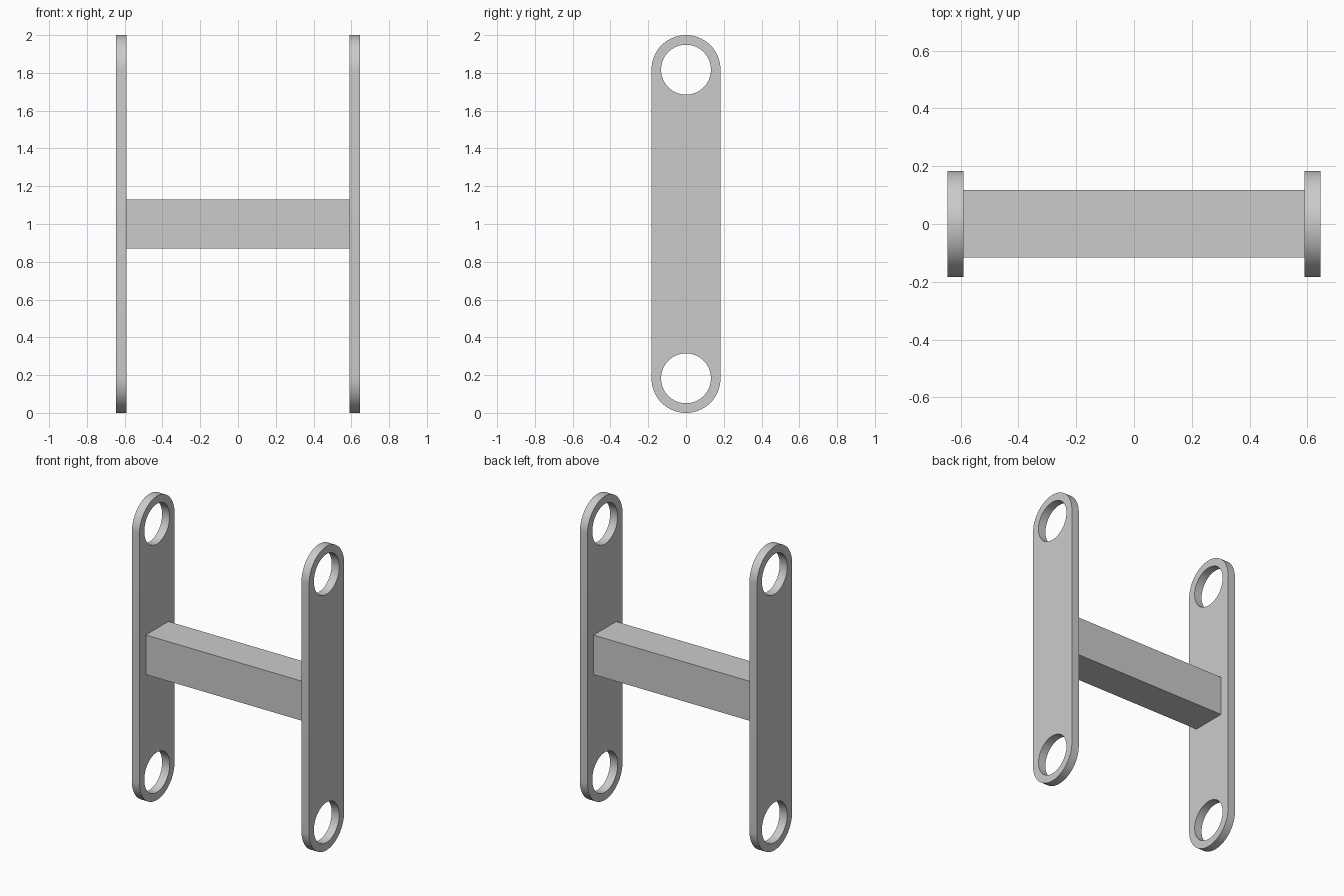
import bpy, bmesh
from math import pi, sin, cos, radians
from mathutils import Matrix

default = bpy.data.objects.get("Cube")
if default:
    bpy.data.objects.remove(default, do_unlink=True)

PLATE_R, HOLE_R, TOP_Z, LOW_Z = 0.183, 0.132, 1.817, 0.183
INNER_X, OUTER_X = 0.59, 0.645
SEGS = 32

grey = bpy.data.materials.new("light_grey")
grey.use_nodes = True
colour = (0.6, 0.6, 0.6, 1)
grey.diffuse_color = colour
grey.node_tree.nodes["Principled BSDF"].inputs["Base Color"].default_value = colour


def arc(radius, z, start, sweep, count):
    """Points (y, z) along an arc."""
    return [(radius * cos(start + sweep * i / count),
             z + radius * sin(start + sweep * i / count)) for i in range(count + 1)]


def add_loop(curve, points):
    spline = curve.splines.new("POLY")
    spline.points.add(len(points) - 1)
    for p, (y, z) in zip(spline.points, points):
        p.co = (y, z, 0, 1)
    spline.use_cyclic_u = True


def add_object(name, mesh):
    obj = bpy.data.objects.new(name, mesh)
    bpy.context.collection.objects.link(obj)
    mesh.materials.clear()
    mesh.materials.append(grey)
    return obj


# Rounded plate profile with a round hole at each end
curve = bpy.data.curves.new("plate_profile", "CURVE")
curve.dimensions = "2D"
curve.fill_mode = "BOTH"
curve.extrude = (OUTER_X - INNER_X) / 2
add_loop(curve, arc(PLATE_R, TOP_Z, 0, pi, SEGS) + arc(PLATE_R, LOW_Z, pi, pi, SEGS))
for z in (TOP_Z, LOW_Z):
    add_loop(curve, arc(HOLE_R, z, 0, 2 * pi, 2 * SEGS)[:-1])
profile = bpy.data.objects.new("plate_profile", curve)

# Side plates: the profile stood upright and thick along x
upright = Matrix(((0, 0, 1, 0), (1, 0, 0, 0), (0, 1, 0, 0), (0, 0, 0, 1)))
for name, side in (("left_plate", 1), ("right_plate", -1)):
    mesh = bpy.data.meshes.new_from_object(profile)
    mesh.name = name
    bm = bmesh.new()
    bm.from_mesh(mesh)
    bmesh.ops.remove_doubles(bm, verts=bm.verts, dist=0.0001)
    shift = Matrix.Translation((side * (INNER_X + OUTER_X) / 2, 0, 0))
    bmesh.ops.transform(bm, matrix=shift @ upright, verts=bm.verts)
    bmesh.ops.recalc_face_normals(bm, faces=bm.faces)
    # Merge the flat cap triangles into clean faces
    bmesh.ops.dissolve_limit(bm, angle_limit=radians(1), verts=[], edges=bm.edges)
    bm.to_mesh(mesh)
    bm.free()
    plate = add_object(name, mesh)
    bpy.ops.object.select_all(action="DESELECT")
    plate.select_set(True)
    bpy.context.view_layer.objects.active = plate
    bpy.ops.object.shade_smooth_by_angle(angle=radians(30))
bpy.data.objects.remove(profile)

# Crossbar joining the plates
mesh = bpy.data.meshes.new("crossbar")
bm = bmesh.new()
size = Matrix.Diagonal((2 * INNER_X, 0.234, 0.26, 1))
bmesh.ops.create_cube(bm, size=1, matrix=Matrix.Translation((0, 0.001, 1)) @ size)
bm.to_mesh(mesh)
bm.free()
add_object("crossbar", mesh)
